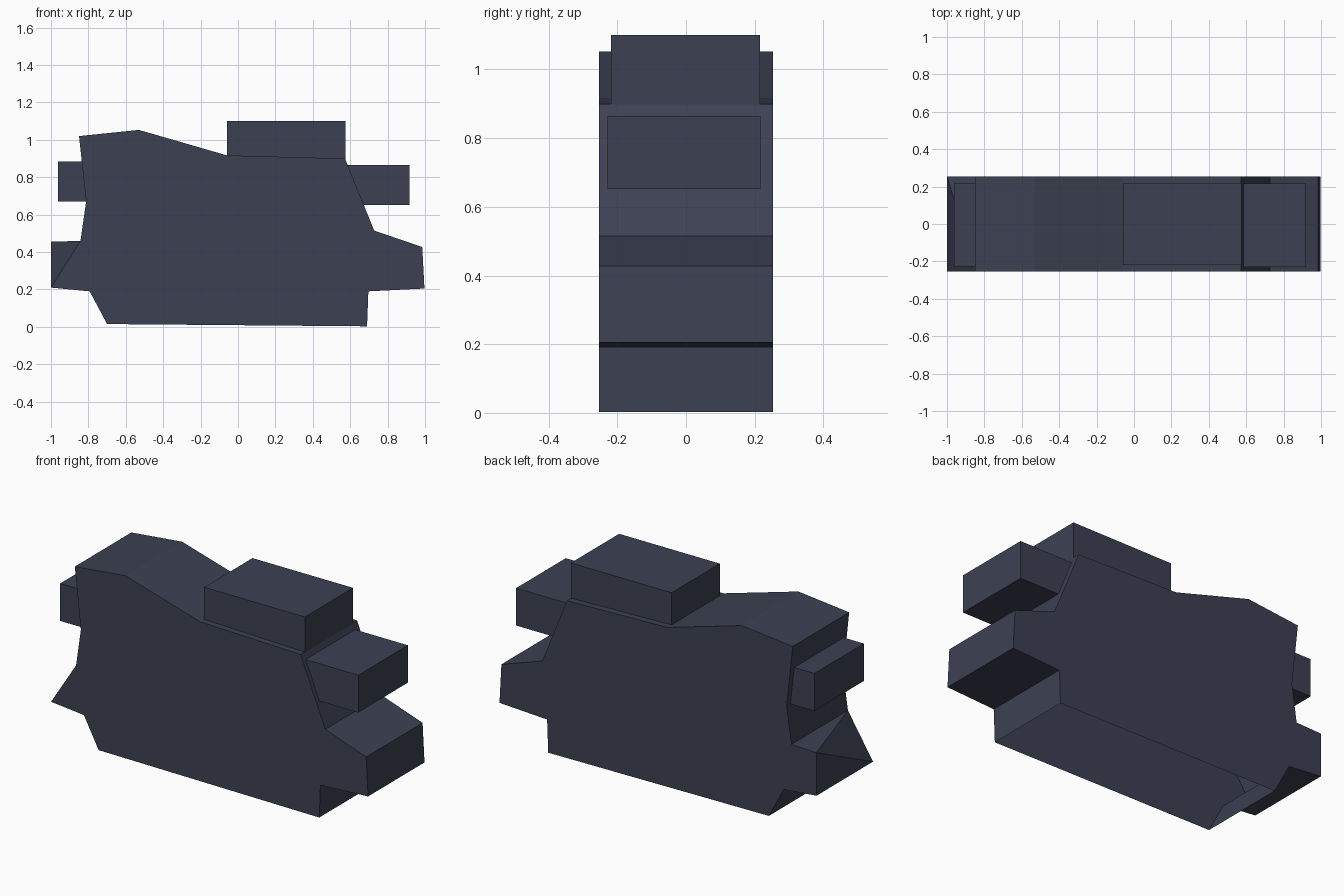
import bpy, bmesh

if "Cube" in bpy.data.objects:
    bpy.data.objects.remove(bpy.data.objects["Cube"])

mat = bpy.data.materials.new("dark slate blue")
mat.diffuse_color = (0.046, 0.053, 0.086, 1)
mat.use_nodes = True
mat.node_tree.nodes["Principled BSDF"].inputs["Base Color"].default_value = mat.diffuse_color


def finish(name, bm):
    bmesh.ops.recalc_face_normals(bm, faces=bm.faces)
    me = bpy.data.meshes.new(name)
    bm.to_mesh(me)
    bm.free()
    me.materials.append(mat)
    ob = bpy.data.objects.new(name, me)
    bpy.context.collection.objects.link(ob)
    return ob


def prism(name, profile, y0, y1, open_edge, merge=None):
    """Extrude an (x, z) profile from y0 to y1, leaving one side open.
    merge: index of a front corner that is cut away."""
    bm = bmesh.new()
    n = len(profile)
    front = [None if i == merge else bm.verts.new((x, y0, z))
             for i, (x, z) in enumerate(profile)]
    back = [bm.verts.new((x, y1, z)) for x, z in profile]
    bm.faces.new([v for v in front if v])
    bm.faces.new(back[::-1])
    for i in range(n):
        j = (i + 1) % n
        if i == open_edge:
            continue
        bm.faces.new([v for v in (front[i], back[i], back[j], front[j]) if v])
    if merge is not None:
        # sloping triangle where the corner is cut
        bm.faces.new((front[merge - 1], back[merge], front[(merge + 1) % n]))
    return finish(name, bm)


# main body, open underneath, with one lower corner cut off at the front
body = [(-0.70, 0.015), (0.69, 0.003), (0.697, 0.19), (0.997, 0.205),
        (0.985, 0.427), (0.728, 0.515), (0.572, 0.90), (-0.06, 0.917),
        (-0.53, 1.053), (-0.85, 1.02), (-0.812, 0.67), (-0.842, 0.46),
        (-1.0, 0.455), (-1.0, 0.21), (-0.793, 0.19)]
prism("body", body, -0.254, 0.254, 0, merge=12)

# blocks seated on the body, open where they meet it
prism("top_block", [(-0.06, 0.915), (0.574, 0.898), (0.574, 1.10), (-0.06, 1.10)],
      -0.218, 0.216, 0)
prism("right_block", [(0.585, 0.865), (0.672, 0.652), (0.918, 0.652), (0.918, 0.865)],
      -0.229, 0.217, 0)
prism("left_block", [(-0.811, 0.67), (-0.834, 0.883), (-0.962, 0.883), (-0.962, 0.67)],
      -0.226, 0.22, 0)
